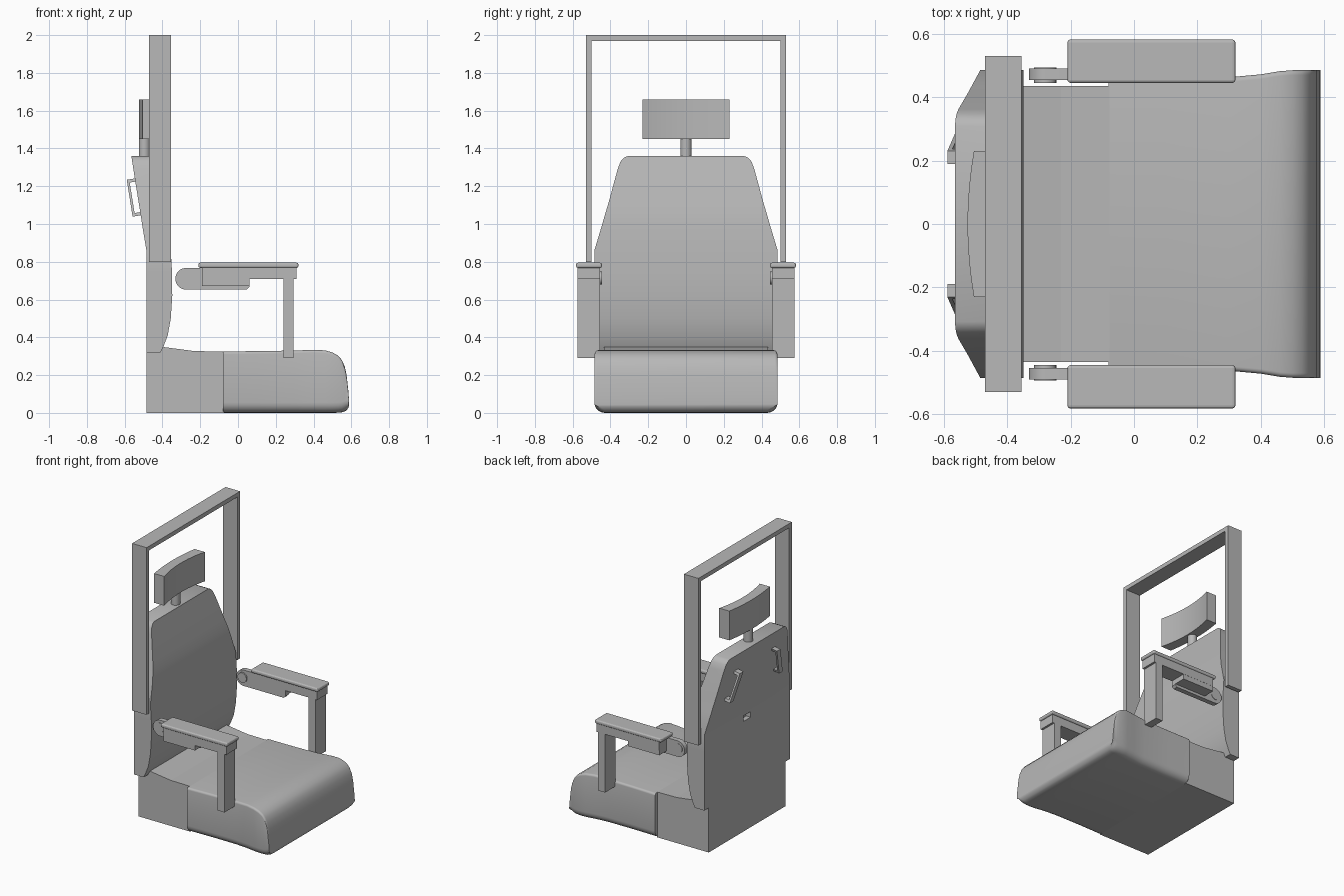
import bpy, bmesh
from math import sin, cos, pi, radians
from mathutils import Vector

cube = bpy.data.objects.get("Cube")
if cube:
    bpy.data.objects.remove(cube, do_unlink=True)

grey = bpy.data.materials.new("mid grey")
grey.use_nodes = True
tone = (0.48, 0.48, 0.48, 1)
grey.diffuse_color = tone
grey.node_tree.nodes["Principled BSDF"].inputs["Base Color"].default_value = tone


def loft(name, rings, smooth=True):
    """Skin equal-length closed rings and cap both ends."""
    bm = bmesh.new()
    rows = [[bm.verts.new(p) for p in ring] for ring in rings]
    n = len(rows[0])
    for a, b in zip(rows, rows[1:]):
        for i in range(n):
            j = (i + 1) % n
            bm.faces.new((a[i], a[j], b[j], b[i]))
    bm.faces.new(rows[0])
    bm.faces.new(rows[-1][::-1])
    bmesh.ops.recalc_face_normals(bm, faces=bm.faces)
    mesh = bpy.data.meshes.new(name)
    bm.to_mesh(mesh)
    bm.free()
    mesh.materials.append(grey)
    ob = bpy.data.objects.new(name, mesh)
    bpy.context.collection.objects.link(ob)
    if smooth:
        bpy.ops.object.select_all(action='DESELECT')
        ob.select_set(True)
        bpy.context.view_layer.objects.active = ob
        bpy.ops.object.shade_smooth_by_angle(angle=radians(30))
    return ob


def prism_y(name, outline, y0, y1, smooth=False):
    """Extrude an (x, z) outline sideways."""
    return loft(name, [[(x, y, z) for x, z in outline] for y in (y0, y1)], smooth)


def box(name, x0, x1, y0, y1, z0, z1, bevel=0):
    ob = prism_y(name, [(x0, z0), (x1, z0), (x1, z1), (x0, z1)], y0, y1)
    if bevel:
        mod = ob.modifiers.new("soft edges", 'BEVEL')
        mod.width, mod.segments = bevel, 3
    return ob


def circle(x, z, r, n=24, start=0, sweep=2 * pi):
    return [(x + r * cos(start + sweep * i / n), z + r * sin(start + sweep * i / n))
            for i in range(n)]


# Overhead frame: an inverted U of flat bars
FX0, FX1, FY, FT = -0.47, -0.355, 0.53, 0.03
u_shape = [(-FY, 0.8), (-FY, 2), (FY, 2), (FY, 0.8), (FY - FT, 0.8),
           (FY - FT, 2 - FT), (FT - FY, 2 - FT), (FT - FY, 0.8)]
loft("overhead_frame", [[(x, y, z) for y, z in u_shape] for x in (FX0, FX1)], False)

# Backrest: rectangular sections of (height, back, front, half width)
sections = [(0.32, -0.485, -0.41, 0.485), (0.35, -0.485, -0.395, 0.485),
            (0.41, -0.485, -0.372, 0.485), (0.5, -0.485, -0.356, 0.485),
            (0.62, -0.485, -0.348, 0.485), (0.74, -0.485, -0.349, 0.485),
            (0.86, -0.485, -0.356, 0.485), (1.0, -0.508, -0.368, 0.443),
            (1.06, -0.517, -0.378, 0.426), (1.12, -0.527, -0.391, 0.408),
            (1.29, -0.554, -0.433, 0.362), (1.33, -0.56, -0.443, 0.347),
            (1.35, -0.563, -0.448, 0.33), (1.36, -0.565, -0.45, 0.308)]
backrest = loft("backrest", [[(b, -w, z), (f, -w, z), (f, w, z), (b, w, z)]
                             for z, b, f, w in sections])

# Small recess in the rear panel
cutter = box("recess_cutter", -0.6, -0.45, -0.04, 0.04, 0.79, 0.83)
cutter.hide_render = True
cutter.hide_viewport = True
cutter.display_type = 'WIRE'
cut = backrest.modifiers.new("recess", 'BOOLEAN')
cut.operation, cut.object, cut.solver = 'DIFFERENCE', cutter, 'EXACT'

# Seat base and the wedge of cushion below the backrest
prism_y("seat_base", [(-0.485, 0), (-0.075, 0), (-0.075, 0.325), (-0.23, 0.327),
                      (-0.39, 0.348), (-0.42, 0.348), (-0.42, 0.32), (-0.485, 0.32)],
        -0.435, 0.435)


# Seat cushion: sections of (x, bottom, top, half width) with rounded corners
def cushion_ring(x, z0, z1, w):
    ring = []
    lo = min(0.055, (z1 - z0) * 0.45)
    hi = min(0.015, (z1 - z0) * 0.2)
    for sy, sz, r, start in ((1, 1, hi, 0), (-1, 1, hi, pi / 2),
                             (-1, -1, lo, pi), (1, -1, lo, 3 * pi / 2)):
        cy, cz = sy * (w - r), (z1 - r if sz > 0 else z0 + r)
        for i in range(6):
            a = start + pi / 2 * i / 5
            ring.append((x, cy + r * cos(a), cz + r * sin(a)))
    return ring


cushion = [(-0.08, 0, 0.325, 0.465), (0.1, 0, 0.327, 0.462), (0.3, 0, 0.33, 0.463),
           (0.4, 0, 0.334, 0.472), (0.46, 0, 0.331, 0.482), (0.5, 0, 0.32, 0.485),
           (0.53, 0.001, 0.303, 0.485), (0.55, 0.003, 0.28, 0.485),
           (0.565, 0.008, 0.245, 0.485), (0.575, 0.014, 0.2, 0.485),
           (0.585, 0.028, 0.11, 0.485), (0.588, 0.04, 0.06, 0.485)]
loft("seat_cushion", [cushion_ring(*s) for s in cushion])

# Headrest: curved block on a round post
ys = [-0.23 + 0.46 * i / 12 for i in range(13)]
bow = [0.02 * (1 - (y / 0.23) ** 2) for y in ys]
plan = ([(-0.505 - d, y) for y, d in zip(ys, bow)]
        + [(-0.425 - 1.5 * d, y) for y, d in zip(ys[::-1], bow)])
loft("headrest", [[(x, y, z) for x, y in plan] for z in (1.45, 1.66)])
loft("headrest_post", [[(x, y, z) for x, y in circle(-0.495, 0, 0.03)]
                       for z in (1.34, 1.47)])

# Armrests and rear grab handles, one set per side
for side, s in (("left", 1), ("right", -1)):
    box(side + "_arm_pad", -0.21, 0.32, s * 0.445, s * 0.582, 0.768, 0.795, 0.01)
    box(side + "_arm_rail", -0.19, 0.31, s * 0.455, s * 0.575, 0.708, 0.77)
    box(side + "_arm_housing", -0.19, 0.06, s * 0.456, s * 0.574, 0.672, 0.769)
    box(side + "_arm_post", 0.24, 0.295, s * 0.455, s * 0.575, 0.29, 0.769)
    lever = circle(-0.275, 0.71, 0.057, 16, pi / 2, pi)
    lever += [(-0.275, 0.653), (0.045, 0.653), (0.06, 0.668), (0.06, 0.767)]
    prism_y(side + "_arm_lever", lever, s * 0.455, s * 0.49, True)
    prism_y(side + "_arm_pivot", circle(-0.28, 0.714, 0.035), s * 0.445, s * 0.493, True)

    top, low = Vector((-0.583, s * 0.21, 1.235)), Vector((-0.552, s * 0.28, 1.04))
    along = (low - top).normalized()
    across = Vector((0, 0.02, 0))
    deep = Vector((0.012, 0, 0.002))

    def slab(name, a, b, d0, d1):
        ring = ((-1, d0), (1, d0), (1, d1), (-1, d1))
        loft(name, [[p + across * u + deep * d for u, d in ring] for p in (a, b)], False)

    slab(side + "_handle_grip", top, low, -0.5, 0.6)
    slab(side + "_handle_upper_mount", top, top + along * 0.018, 0.5, 4)
    slab(side + "_handle_lower_mount", low - along * 0.018, low, 0.5, 4)
